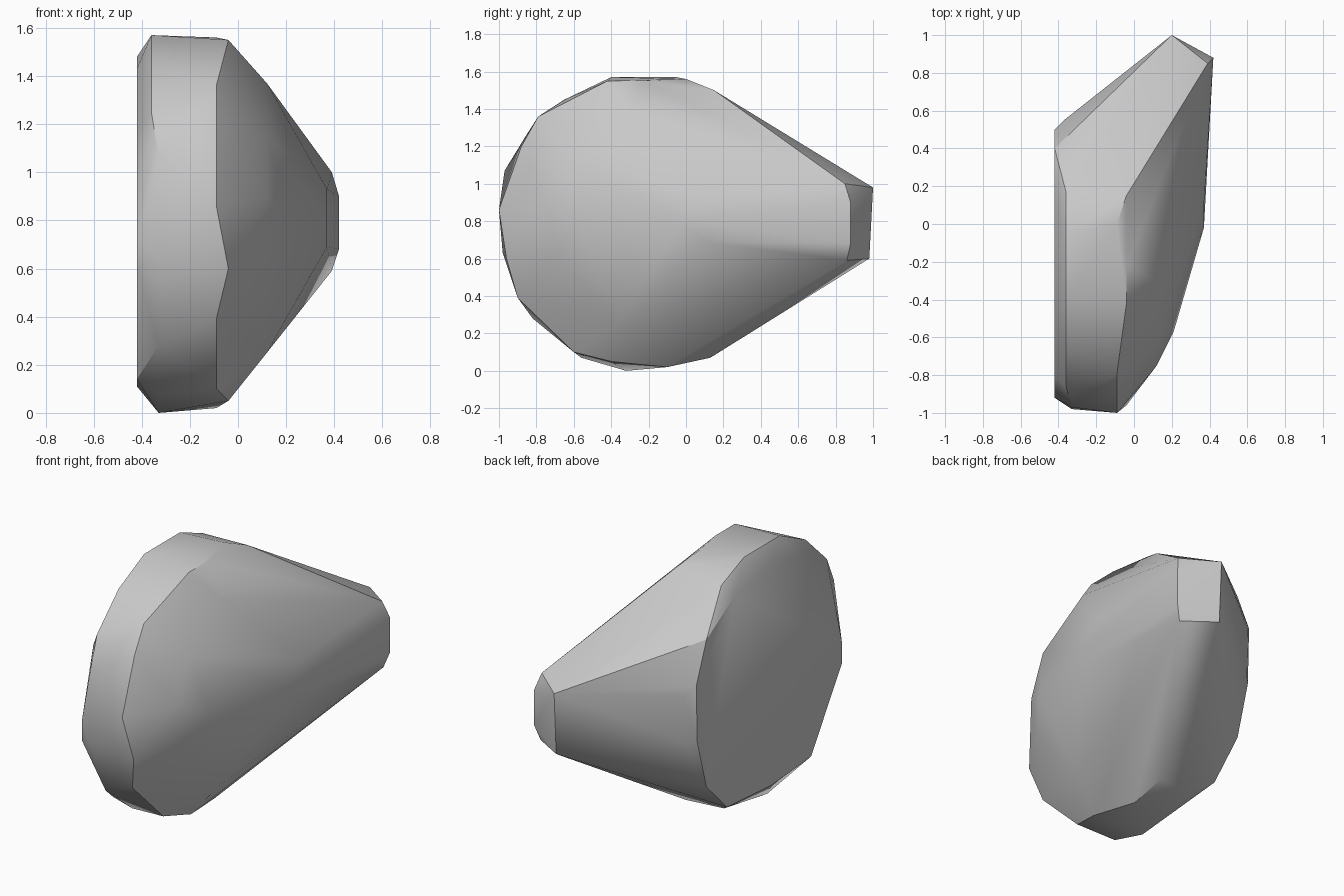
import bpy
import bmesh
import math

# Remove only the default object
default_object = bpy.data.objects.get("Cube")
if default_object is not None:
    bpy.data.objects.remove(default_object, do_unlink=True)


def make_material(name, red, green, blue):
    """Plain flat colour used for both viewport and render."""
    material = bpy.data.materials.new(name)
    material.use_nodes = True
    colour = (red, green, blue, 1)
    material.diffuse_color = colour
    shader = material.node_tree.nodes["Principled BSDF"]
    shader.inputs["Base Color"].default_value = colour
    return material


def section(x, outline):
    """Turn a side outline (y, z) into points on the plane at x."""
    return [(x, y, z) for y, z in outline]


def convex_shell(name, sections, material, crease_degrees):
    """Wrap a convex skin around a stack of cross-sections."""
    mesh = bpy.data.meshes.new(name)
    bm = bmesh.new()
    for outline in sections:
        for point in outline:
            bm.verts.new(point)

    # Skin the sections and drop points that ended up inside
    hull = bmesh.ops.convex_hull(bm, input=list(bm.verts))
    inside = [item for item in hull["geom_interior"]
              if isinstance(item, bmesh.types.BMVert)]
    bmesh.ops.delete(bm, geom=inside, context="VERTS")

    # Merge coplanar triangles into clean flat facets
    bmesh.ops.dissolve_limit(bm, angle_limit=math.radians(1),
                             verts=list(bm.verts), edges=list(bm.edges))
    bmesh.ops.recalc_face_normals(bm, faces=list(bm.faces))
    bm.to_mesh(mesh)
    bm.free()

    mesh.materials.append(material)
    shell = bpy.data.objects.new(name, mesh)
    bpy.context.collection.objects.link(shell)
    bpy.ops.object.select_all(action="DESELECT")
    shell.select_set(True)
    bpy.context.view_layer.objects.active = shell
    bpy.ops.object.shade_smooth_by_angle(angle=math.radians(crease_degrees))
    return shell


# Flat base facing the right side
flat_base = section(-.42, [
    (.5, 1), (.4, 1.25), (.13, 1.41), (-.2, 1.48), (-.49, 1.43),
    (-.81, 1.15), (-.92, .73), (-.92, .6), (-.62, .14), (-.23, .11),
    (.2, .14), (.4, .34), (.49, .65)])

# Narrow bevel around the base
bevel_top = section(-.36, [
    (.17, 1.48), (-.05, 1.57), (-.4, 1.57), (-.65, 1.45), (-.86, 1.25)])
bevel_bottom = section(-.33, [
    (-.97, 1.07), (-.98, .63), (-.82, .28), (-.56, .07), (-.32, 0), (.1, .07)])
bevel_back = section(-.37, [(.55, .95), (.54, .65)])

# Widest rim, where the side wall meets the domed face
rim = section(-.09, [
    (0, 1.56), (-.79, 1.36), (-.88, 1.2), (-1, .86), (-.9, .39),
    (-.6, .1), (-.1, .02), (.13, .07)])
rim_bulge = section(-.04, [
    (.15, 1.5), (-.23, 1.55), (-.42, 1.55), (-.96, .6), (-.4, .05)])

# Domed face rising towards the tip
shoulder = section(.12, [
    (-.3, 1.37), (-.65, 1.15), (-.75, .9), (-.7, .62), (-.36, .25)])
crown = section(.21, [(-.57, .8)])
ridge = section(.37, [(.1, .93), (.1, .69), (-.02, .8)])

# Narrow blunt tip at the back
tip_corners = section(.39, [(.85, 1), (.86, .59)])
tip_front = section(.42, [(.88, .9), (.88, .68)])
tip_back = section(.2, [(1, .98), (.98, .6)])

grey = make_material("plain_grey", .58, .58, .58)
convex_shell("rounded_wedge_body", [
    flat_base, bevel_top, bevel_bottom, bevel_back, rim, rim_bulge,
    shoulder, crown, ridge, tip_corners, tip_front, tip_back,
], grey, crease_degrees=30)
